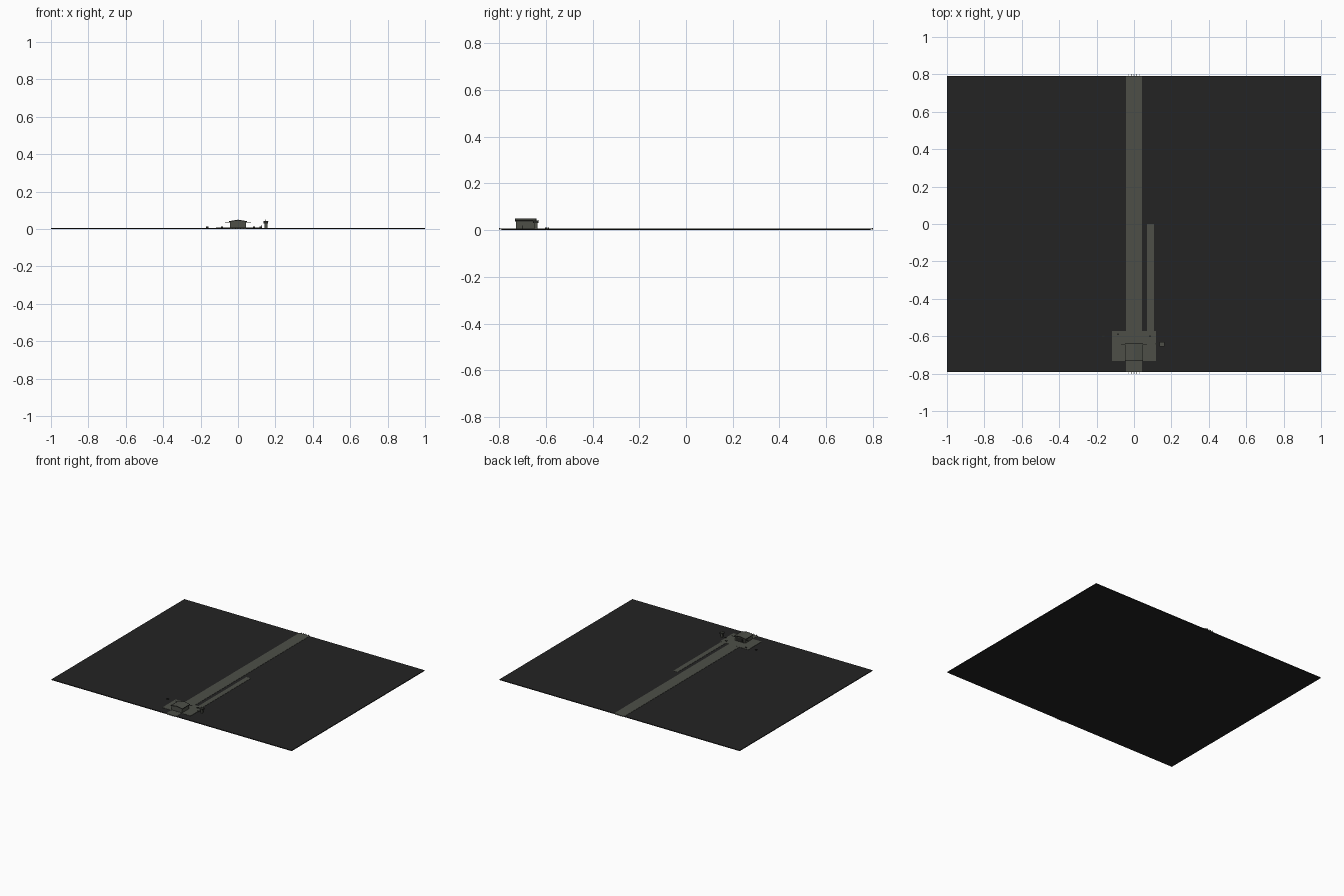
import bpy, bmesh, math

if "Cube" in bpy.data.objects:
    bpy.data.objects.remove(bpy.data.objects["Cube"])


def material(name, rgb):
    m = bpy.data.materials.new(name)
    m.diffuse_color = (*rgb, 1)
    m.use_nodes = True
    m.node_tree.nodes["Principled BSDF"].inputs["Base Color"].default_value = m.diffuse_color
    return m


DARK = material("dark ground", (0.017, 0.017, 0.017))
GREY = material("olive grey concrete", (0.074, 0.078, 0.064))
TRIM = material("dark trim", (0.02, 0.021, 0.018))


def box(name, x, y, z, mat):
    """Box given by its (min, max) range on each axis."""
    bpy.ops.mesh.primitive_cube_add(size=1, location=[sum(r) / 2 for r in (x, y, z)])
    o = bpy.context.object
    o.name = name
    o.scale = [r[1] - r[0] for r in (x, y, z)]
    o.data.materials.append(mat)
    return o


def prism(name, profile, y, mat):
    """Extrude an x-z profile along y."""
    bm = bmesh.new()
    face = bm.faces.new([bm.verts.new((px, y[0], pz)) for px, pz in profile])
    ext = bmesh.ops.extrude_face_region(bm, geom=[face])
    for v in ext["geom"]:
        if isinstance(v, bmesh.types.BMVert):
            v.co.y = y[1]
    bmesh.ops.recalc_face_normals(bm, faces=bm.faces)
    me = bpy.data.meshes.new(name)
    bm.to_mesh(me)
    bm.free()
    me.materials.append(mat)
    o = bpy.data.objects.new(name, me)
    bpy.context.collection.objects.link(o)
    return o


def cylinder(name, x, y, z, r, mat, sides=8):
    bpy.ops.mesh.primitive_cylinder_add(vertices=sides, radius=r, depth=z[1] - z[0],
                                        location=(x, y, sum(z) / 2))
    o = bpy.context.object
    o.name = name
    o.data.materials.append(mat)
    return o


# Airfield ground and paved areas
G = 0.006
P = G + 0.0015
box("ground", (-1, 1), (-0.79, 0.79), (0, G), DARK)
box("runway", (-0.043, 0.043), (-0.792, 0.792), (G - 0.003, P), GREY)
box("apron", (-0.118, 0.118), (-0.732, -0.572), (G - 0.003, P + 0.0003), GREY)
box("taxiway", (0.07, 0.106), (-0.573, 0), (G - 0.003, P), GREY)

# Lights along both runway ends
for end in (-1, 1):
    for i in range(5):
        cylinder("runway_end_light", -0.028 + i * 0.014, end * 0.797, (0.002, 0.009), 0.003, GREY, 6)

# Hangar with a low gable, dark roof edges and sliding door rail
HY = (-0.727, -0.645)
prism("hangar_walls", [(-0.043, G), (0.043, G), (0.043, 0.038), (0, 0.045), (-0.043, 0.038)], HY, GREY)
prism("hangar_roof", [(-0.047, 0.038), (0, 0.0455), (0.047, 0.038), (0.047, 0.041), (0, 0.049), (-0.047, 0.041)],
      (-0.73, -0.642), GREY)
for y in (-0.7315, -0.642):
    prism("roof_edge_trim", [(-0.048, 0.037), (0, 0.0445), (0.048, 0.037), (0.048, 0.0415), (0, 0.0495),
                             (-0.048, 0.0415)], (y, y + 0.002), TRIM)
for s in (-1, 1):
    x = s * 0.048
    box("eave_trim", (x - 0.001, x + 0.001), (-0.73, -0.642), (0.037, 0.0415), TRIM)
box("door_rail", (-0.07, 0.07), (-0.645, -0.641), (0.034, 0.037), GREY)
for i in range(4):
    x = -0.036 + i * 0.0183
    box("hangar_door", (x, x + 0.0173), (-0.645, -0.6435), (G, 0.034), TRIM)

# Control tower
box("tower_shaft", (0.141, 0.157), (-0.65, -0.636), (G, 0.03), GREY)
box("tower_cab", (0.137, 0.161), (-0.655, -0.631), (0.03, 0.04), TRIM)
box("tower_roof", (0.136, 0.162), (-0.656, -0.63), (0.04, 0.042), GREY)
cylinder("tower_mast", 0.149, -0.643, (0.042, 0.05), 0.0015, GREY, 6)

# Small equipment around the apron
cylinder("wind_pole", 0.128, -0.7, (G, 0.02), 0.0012, TRIM, 6)
for x, y in ((-0.165, -0.6), (-0.085, -0.59), (0.085, -0.6), (0.12, -0.64)):
    box("equipment_crate", (x - 0.006, x + 0.006), (y - 0.004, y + 0.004), (G, 0.012), TRIM)
